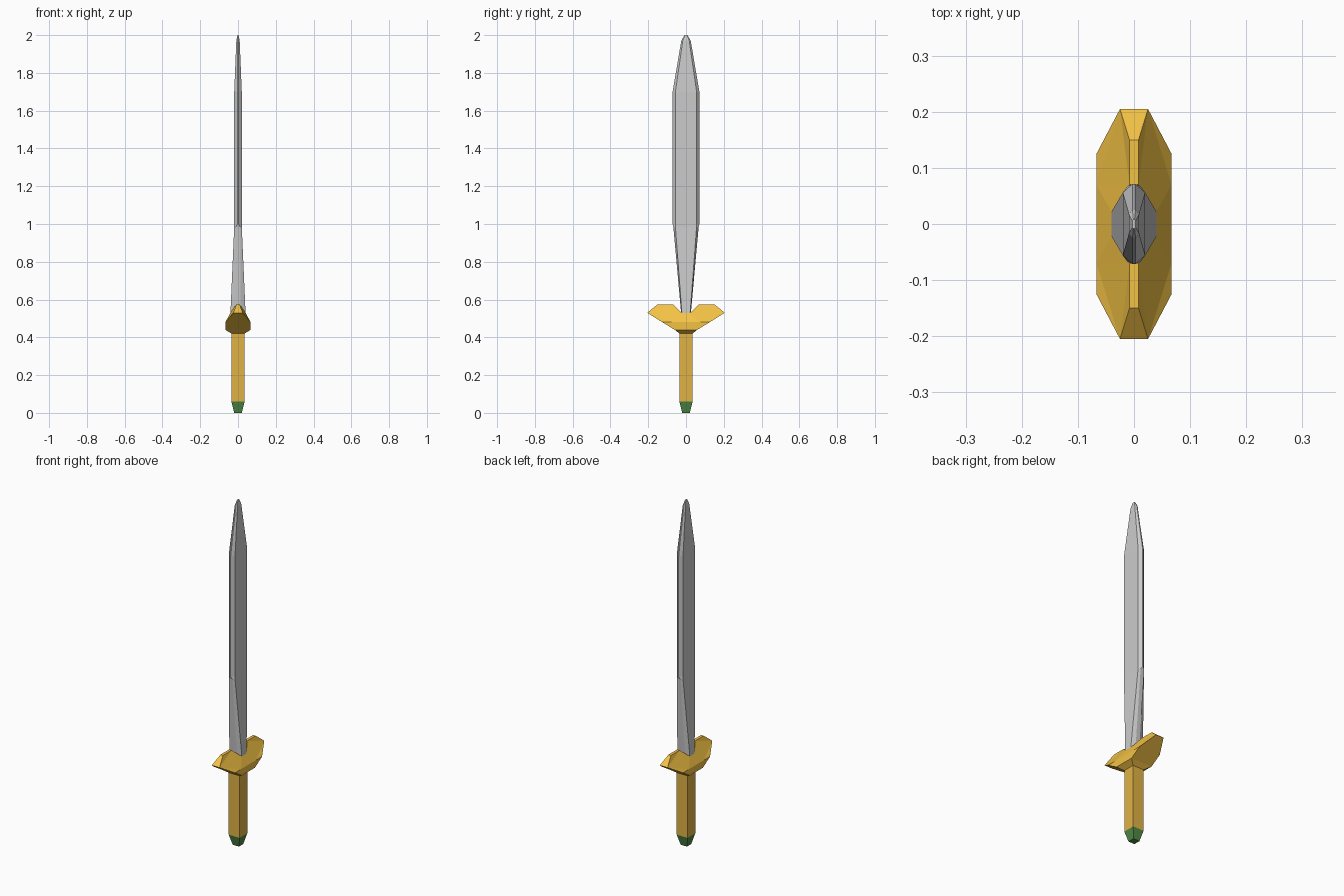
import bpy, bmesh

if "Cube" in bpy.data.objects:
    bpy.data.objects.remove(bpy.data.objects["Cube"])


def material(name, rgb):
    m = bpy.data.materials.new(name)
    m.diffuse_color = (*rgb, 1)
    m.use_nodes = True
    m.node_tree.nodes["Principled BSDF"].inputs["Base Color"].default_value = m.diffuse_color
    return m


def finish(name, bm, mat=None):
    bmesh.ops.recalc_face_normals(bm, faces=bm.faces)
    me = bpy.data.meshes.new(name)
    bm.to_mesh(me)
    bm.free()
    ob = bpy.data.objects.new(name, me)
    bpy.context.collection.objects.link(ob)
    if mat:
        me.materials.append(mat)
    return ob


def loft(name, rings, mat=None):
    bm = bmesh.new()
    loops = [[bm.verts.new(p) for p in r] for r in rings]
    n = len(loops[0])
    for a, b in zip(loops, loops[1:]):
        for i in range(n):
            j = (i + 1) % n
            bm.faces.new((a[i], a[j], b[j], b[i]))
    bm.faces.new(loops[0])
    bm.faces.new(loops[-1])
    return finish(name, bm, mat)


def square(h, z):
    return [(h, h, z), (-h, h, z), (-h, -h, z), (h, -h, z)]


def blade_ring(fx, fy, ex, ey, z, ez=None):
    """Eight-sided section: flat corners (fx, fy), cutting edge (ex, ey)."""
    ez = z if ez is None else ez
    q = [(fx, fy, z), (ex, ey, ez)]
    q += [(-x, y, h) for x, y, h in reversed(q)]
    return q + [(-x, -y, h) for x, y, h in q]


gold = material("gold", (0.9, 0.54, 0.06))
grip_gold = material("grip_gold", (0.75, 0.45, 0.06))
green = material("green", (0.08, 0.26, 0.06))

# Pommel and square grip
loft("pommel", [square(0.02, 0), square(0.035, 0.06)], green)
loft("grip", [square(0.035, 0.06), square(0.035, 0.42)], grip_gold)

# Blade: tapering base, bevelled middle, pointed tip
loft("blade", [
    blade_ring(0.04, 0.022, 0.012, 0.026, 0.53),
    blade_ring(0.02, 0.056, 0.012, 0.067, 0.985),
    blade_ring(0.02, 0.056, 0.003, 0.071, 1.0),
    blade_ring(0.02, 0.056, 0.003, 0.071, 1.7),
    blade_ring(0.009, 0.017, 0.003, 0.025, 1.97),
    blade_ring(0.003, 0.006, 0.001, 0.008, 2.0),
])

# Guard: one quarter's corner points, mirrored across x and y
P = {
    "seat": (0.04, 0.022, 0.53),
    "ridge_in": (0.008, 0.07, 0.575),
    "ridge_out": (0.008, 0.15, 0.575),
    "tip": (0.025, 0.205, 0.53),
    "side_in": (0.067, 0.07, 0.48),
    "side_out": (0.067, 0.125, 0.48),
    "low": (0.067, 0.06, 0.44),
    "base": (0.035, 0.035, 0.42),
}
bm = bmesh.new()
V = {(k, sx, sy): bm.verts.new((p[0] * sx, p[1] * sy, p[2]))
     for k, p in P.items() for sx in (1, -1) for sy in (1, -1)}


def face(keys):
    bm.faces.new([V[k] for k in keys])


for s in (1, -1):
    # faces inside each quarter
    for t in (1, -1):
        for c in (("seat", "ridge_in", "side_in"),
                  ("ridge_in", "ridge_out", "tip"),
                  ("ridge_in", "tip", "side_in"),
                  ("tip", "side_out", "side_in")):
            face([(k, s, t) for k in c])
    # faces running across y
    for c in (("seat", "side_in"), ("side_in", "side_out", "low"),
              ("low", "base")):
        face([(k, s, 1) for k in c] + [(k, s, -1) for k in reversed(c)])
    # faces running across x
    for c in (("seat", "ridge_in"), ("ridge_in", "ridge_out"),
              ("ridge_out", "tip"), ("tip", "side_out", "low"),
              ("low", "base")):
        face([(k, 1, s) for k in c] + [(k, -1, s) for k in reversed(c)])
for k in ("seat", "base"):
    face([(k, 1, 1), (k, -1, 1), (k, -1, -1), (k, 1, -1)])
finish("guard", bm, gold)
